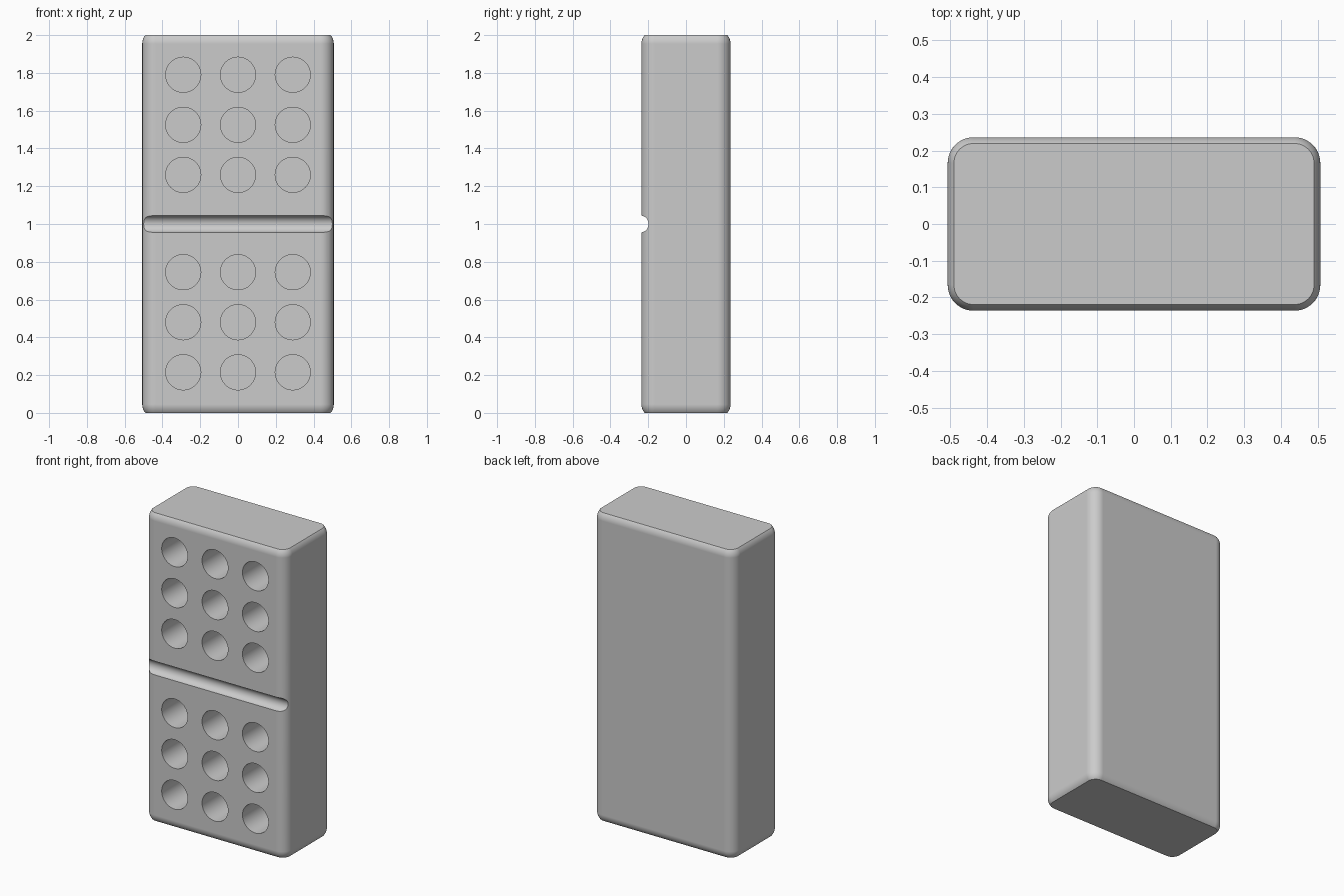
import bpy, bmesh
from math import pi, sin, cos, acos
from mathutils import Matrix, Vector

if "Cube" in bpy.data.objects:
    bpy.data.objects.remove(bpy.data.objects["Cube"])

HALF_X, HALF_Y, HEIGHT = 0.507, 0.236, 2.0
ROUND, INSET = 0.07, 0.017      # edge radius, and how far the flat ends step in
STEPS = 12

grey = bpy.data.materials.new("plain_grey")
grey.use_nodes = True
colour = (0.6, 0.6, 0.6, 1)
grey.diffuse_color = colour
grey.node_tree.nodes["Principled BSDF"].inputs["Base Color"].default_value = colour


def finish(bm, name):
    bmesh.ops.recalc_face_normals(bm, faces=bm.faces)
    mesh = bpy.data.meshes.new(name)
    bm.to_mesh(mesh)
    bm.free()
    mesh.materials.append(grey)
    obj = bpy.data.objects.new(name, mesh)
    bpy.context.collection.objects.link(obj)
    return obj


def ring(bm, radius, z):
    """Rounded rectangle loop around the tile."""
    loop = []
    for corner, (sx, sy) in enumerate([(1, 1), (-1, 1), (-1, -1), (1, -1)]):
        for i in range(STEPS + 1):
            a = (corner + i / STEPS) * pi / 2
            loop.append(bm.verts.new((sx * (HALF_X - ROUND) + radius * cos(a),
                                      sy * (HALF_Y - ROUND) + radius * sin(a), z)))
    return loop


# Tile body: rounded walls, with ball-rounded rims cut flat at both ends
bm = bmesh.new()
tilt = acos((ROUND - INSET) / ROUND)
rim = [(ROUND * cos(tilt * i / STEPS), ROUND * (sin(tilt) - sin(tilt * i / STEPS)))
       for i in range(STEPS, -1, -1)]
profile = rim + [(r, HEIGHT - z) for r, z in reversed(rim)]
loops = [ring(bm, r, z) for r, z in profile]
for low, high in zip(loops, loops[1:]):
    for i in range(len(low)):
        j = (i + 1) % len(low)
        bm.faces.new((low[i], low[j], high[j], high[i]))
bm.faces.new(loops[0])
bm.faces.new(loops[-1])
tile = finish(bm, "domino_tile")

# Cutters: a grid of round pip holes on each half, and the middle groove
bm = bmesh.new()


def rod(radius, length, centre, axis):
    matrix = Matrix.Translation(centre) @ Matrix.Rotation(pi / 2, 4, axis)
    bmesh.ops.create_cone(bm, cap_ends=True, segments=64, radius1=radius,
                          radius2=radius, depth=length, matrix=matrix)


PIP_DEPTH = 0.25
for middle in (0.48, 1.525):
    for row in (-1, 0, 1):
        for column in (-1, 0, 1):
            rod(0.093, PIP_DEPTH * 2,
                Vector((column * 0.29, -HALF_Y, middle + row * 0.265)), "X")
rod(0.045, 1.4, Vector((0, -0.243, 1.0)), "Y")
cutter = finish(bm, "pip_and_groove_cutter")
cutter.hide_render = True

# Cut, then shade smooth with crisp rims
cut = tile.modifiers.new("cut", "BOOLEAN")
cut.object = cutter
cut.operation = "DIFFERENCE"
cut.solver = "EXACT"
bpy.ops.object.select_all(action="DESELECT")
tile.select_set(True)
bpy.context.view_layer.objects.active = tile
bpy.ops.object.modifier_apply(modifier="cut")
bpy.data.objects.remove(cutter)
bpy.ops.object.shade_smooth_by_angle(angle=pi / 6)
weighted = tile.modifiers.new("even_normals", "WEIGHTED_NORMAL")
weighted.keep_sharp = True
